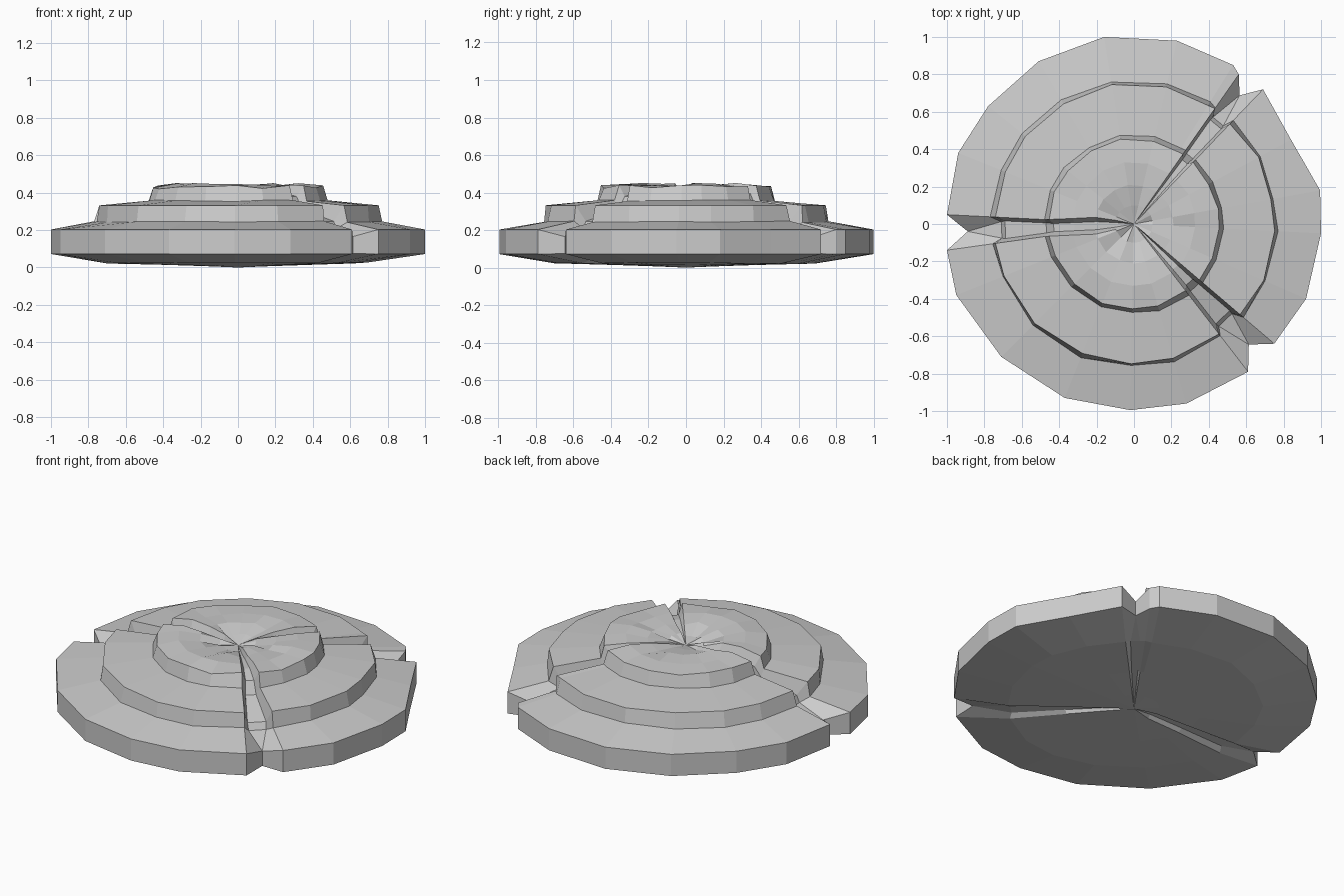
import bpy, bmesh, math, random

if "Cube" in bpy.data.objects:
    bpy.data.objects.remove(bpy.data.objects["Cube"])

random.seed(4)

# Rim outline, counter-clockwise; a crack follows each index in crack_depth
rim = [(1, -.05), (.995, .18), (.84, .45), (.69, .72), (.56, .80), (.53, .85),
       (.23, .98), (-.16, 1.0), (-.51, .87), (-.78, .63), (-.94, .38), (-1, .05),
       (-1, -.14), (-.95, -.38), (-.71, -.71), (-.37, -.93), (-.02, -.995),
       (.28, -.96), (.61, -.79), (.75, -.64), (.92, -.40)]
crack_depth = {3: .5, 11: .9, 18: .7}   # depth of each crack across crown and underside
wide = 11                               # this crack keeps its width inwards

# Rings: radius, height, crack radius, crack height, crack floor half width, height jitter
rings = [(.14, .006, .14, .030, .30, 0), (.38, .014, .38, .040, .30, 0),
         (.70, .024, .68, .046, .25, .004), (1.0, .072, .89, .075, 0, 0),
         (1.0, .203, .89, .165, 0, 0), (.763, .245, .71, .208, .33, .004),
         (.748, .332, .69, .247, .36, 0), (.478, .357, .47, .310, .30, .004),
         (.455, .430, .43, .358, .26, .010), (.33, .442, .32, .385, .25, .010),
         (.21, .432, .20, .385, .25, .012), (.10, .415, .10, .380, .25, .012)]

# Columns: (rim index, crack side or None, rim radius)
angles = [math.atan2(y, x) for x, y in rim]
columns = []
for i, (x, y) in enumerate(rim):
    columns.append((i, None, math.hypot(x, y)))
    if i in crack_depth:
        columns += [(i, -1, 1), (i, 1, 1)]


def place(col, ring):
    """Position of one vertex, either on a step or on a crack floor."""
    i, side, rr = col
    r, z, cr, cz, spread, jit = ring
    # widen the left crack towards the centre so its sides stay parallel
    grow = min(.15, max(0, .045 / r - .095))
    if side is None:
        ang = angles[i]
        ang += grow if i == wide + 1 else -grow if i == wide else 0
        rad = r * rr if r > .9 else r * (1 + random.uniform(-.012, .012))
        h = z + random.uniform(-jit, jit)
    else:
        a = angles[i]
        b = a + (angles[i + 1] - a) % math.tau
        if i == wide:
            a, b = a - grow, b + grow
        ang, rad = a + (b - a) * (.5 + side * spread), cr
        h = z + (cz - z) * crack_depth[i] if z > .4 or z < .05 else cz
    return rad * math.cos(ang), rad * math.sin(ang), h


bm = bmesh.new()
grid = [[bm.verts.new(place(c, ring)) for c in columns] for ring in rings]

# Skin between rings, plus fans at the two centres
n = len(columns)
for lo, hi in zip(grid, grid[1:]):
    for j in range(n):
        k = (j + 1) % n
        bm.faces.new((lo[j], lo[k], hi[k], hi[j]))
for row, z in ((grid[0], 0), (grid[-1], .395)):
    c = bm.verts.new((0, 0, z))
    for j in range(n):
        bm.faces.new((row[j], row[(j + 1) % n], c))

# Crack floors meet in a point at the rim
bmesh.ops.remove_doubles(bm, verts=bm.verts, dist=.0005)
bmesh.ops.recalc_face_normals(bm, faces=bm.faces)
mesh = bpy.data.meshes.new("cracked_stepped_disc")
bm.to_mesh(mesh)
bm.free()
disc = bpy.data.objects.new("cracked_stepped_disc", mesh)
bpy.context.collection.objects.link(disc)
